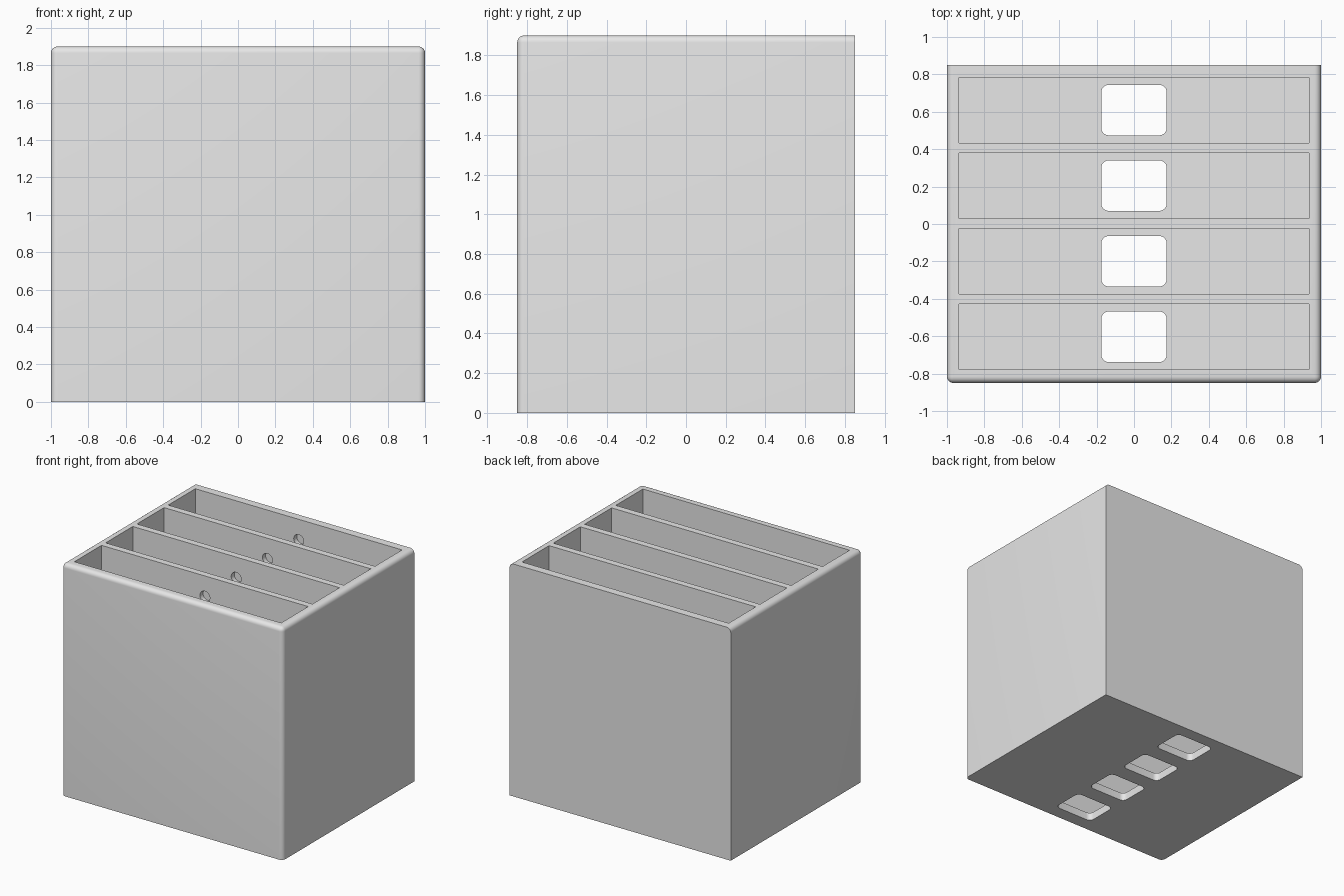
import bpy
import bmesh
from mathutils import Matrix, Vector

W, D, H = 2.0, 1.7, 1.9        # outer size
ROUND = 0.035                  # rounded outer edges
FLOOR = 0.065                  # floor thickness
SLOT_W, SLOT_D = 1.87, 0.35    # compartment opening
PITCH = 0.404
ROWS = [0.003 + (i - 1.5) * PITCH for i in range(4)]

if "Cube" in bpy.data.objects:
    bpy.data.objects.remove(bpy.data.objects["Cube"], do_unlink=True)

grey = bpy.data.materials.new("light_grey")
grey.use_nodes = True
grey.diffuse_color = (0.8, 0.8, 0.8, 1)
grey.node_tree.nodes["Principled BSDF"].inputs["Base Color"].default_value = (0.8, 0.8, 0.8, 1)


def add_box(bm, size, centre):
    m = Matrix.Translation(centre) @ Matrix.Diagonal((*size, 1))
    return bmesh.ops.create_cube(bm, size=1, matrix=m)["verts"]


def finish(name, bm):
    bmesh.ops.recalc_face_normals(bm, faces=bm.faces)
    mesh = bpy.data.meshes.new(name)
    bm.to_mesh(mesh)
    bm.free()
    mesh.materials.append(grey)
    ob = bpy.data.objects.new(name, mesh)
    bpy.context.collection.objects.link(ob)
    return ob


def cut(target, cutter):
    cutter.hide_render = True
    mod = target.modifiers.new("cut", "BOOLEAN")
    mod.operation = "DIFFERENCE"
    mod.solver = "EXACT"
    mod.object = cutter
    bpy.context.view_layer.objects.active = target
    bpy.ops.object.modifier_apply(modifier=mod.name)
    bpy.data.objects.remove(cutter, do_unlink=True)


# Body: rounded on the front uprights and the front and side top edges
bm = bmesh.new()
add_box(bm, (W, D, H), (0, 0, H / 2))


def is_rounded(edge):
    mid = (edge.verts[0].co + edge.verts[1].co) / 2
    front = mid.y < -D / 2 + 0.01
    side = abs(mid.x) > W / 2 - 0.01
    top = mid.z > H - 0.01
    return (front and side) or (top and (front or side))


bmesh.ops.bevel(bm, geom=[e for e in bm.edges if is_rounded(e)], offset=ROUND,
                segments=6, profile=0.5, affect="EDGES")
body = finish("organizer_body", bm)

# Four deep compartments open at the top
bm = bmesh.new()
for y in ROWS:
    add_box(bm, (SLOT_W, SLOT_D, H), (0, y, FLOOR + H / 2))
cut(body, finish("compartment_cutter", bm))

# Rounded rectangular openings through the floor
bm = bmesh.new()
for y in ROWS:
    verts = add_box(bm, (0.35, 0.27, 0.4), (0, y, 0.1))
    uprights = [e for e in {e for v in verts for e in v.link_edges}
                if abs(e.verts[0].co.z - e.verts[1].co.z) > 0.1]
    bmesh.ops.bevel(bm, geom=uprights, offset=0.04, segments=6,
                    profile=0.5, affect="EDGES")
cut(body, finish("floor_opening_cutter", bm))

# Shallow round recesses near the top of each compartment's rear wall
bm = bmesh.new()
for y in ROWS:
    m = Matrix.Translation(Vector((0, y + SLOT_D / 2, 1.73))) @ Matrix.Rotation(1.5707963, 4, "X")
    bmesh.ops.create_cone(bm, cap_ends=True, segments=32, radius1=0.045,
                          radius2=0.045, depth=0.08, matrix=m)
cut(body, finish("wall_recess_cutter", bm))

# Smooth the curved areas, keep the hard edges
bpy.ops.object.select_all(action="DESELECT")
body.select_set(True)
bpy.context.view_layer.objects.active = body
bpy.ops.object.shade_smooth_by_angle(angle=0.52)
